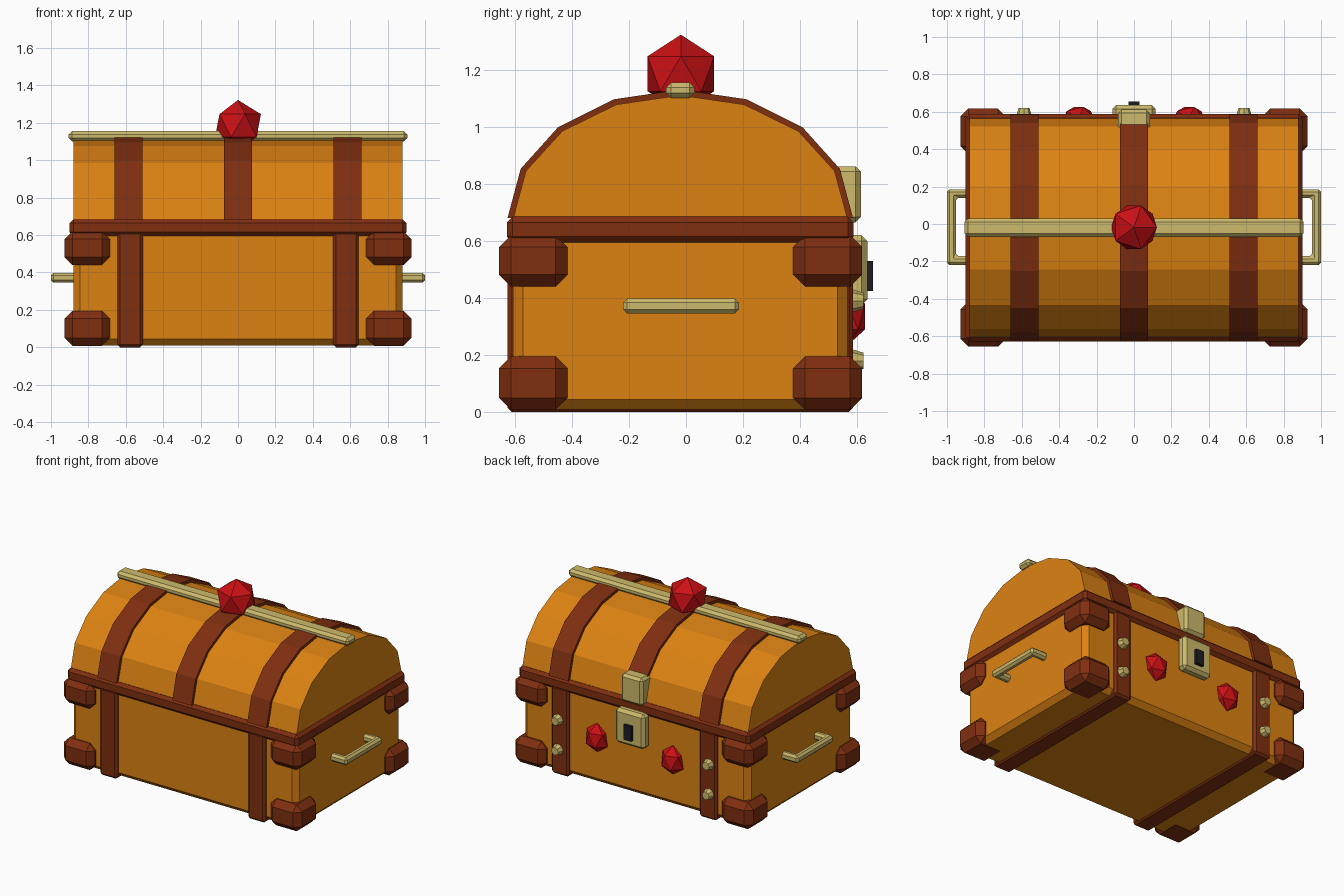
import bpy, bmesh, math
from mathutils import Matrix, Vector

if "Cube" in bpy.data.objects:
    bpy.data.objects.remove(bpy.data.objects["Cube"])

CY = -0.02  # depth centre of the chest


def material(name, rgb):
    m = bpy.data.materials.new(name)
    m.diffuse_color = (*rgb, 1)
    m.use_nodes = True
    m.node_tree.nodes["Principled BSDF"].inputs["Base Color"].default_value = m.diffuse_color
    return m


WOOD = material("orange wood", (0.72, 0.225, 0.006))
BROWN = material("brown leather", (0.215, 0.028, 0.005))
GOLD = material("pale gold", (0.61, 0.49, 0.15))
RED = material("ruby red", (0.60, 0.005, 0.007))
BLACK = material("keyhole black", (0.012, 0.012, 0.017))


def finish(name, bm, mat, bevel=0):
    bmesh.ops.recalc_face_normals(bm, faces=bm.faces)
    if bevel:
        bmesh.ops.bevel(bm, geom=bm.edges[:], offset=bevel, segments=1,
                        profile=0.5, affect='EDGES', clamp_overlap=True)
    me = bpy.data.meshes.new(name)
    bm.to_mesh(me)
    bm.free()
    me.materials.append(mat)
    ob = bpy.data.objects.new(name, me)
    bpy.context.collection.objects.link(ob)
    return ob


def box(name, x, y, z, mat, bevel=0):
    """Box from (min, max) ranges."""
    bm = bmesh.new()
    size = Matrix.Diagonal((x[1] - x[0], y[1] - y[0], z[1] - z[0], 1))
    mid = Vector((sum(x) / 2, sum(y) / 2, sum(z) / 2))
    bmesh.ops.create_cube(bm, size=1, matrix=Matrix.Translation(mid) @ size)
    return finish(name, bm, mat, bevel)


def prism(name, points, offset, mat, bevel=0):
    """Polygon extruded along an offset."""
    bm = bmesh.new()
    face = bm.faces.new([bm.verts.new(p) for p in points])
    out = bmesh.ops.extrude_face_region(bm, geom=[face])
    bmesh.ops.translate(bm, vec=offset,
                        verts=[v for v in out['geom'] if isinstance(v, bmesh.types.BMVert)])
    return finish(name, bm, mat, bevel)


def arch(name, x0, x1, ry, rz, mat):
    """Half-elliptical vault with eight facets."""
    pts = [(x0, CY + ry * math.cos(math.pi * i / 8), 0.68 + rz * math.sin(math.pi * i / 8))
           for i in range(9)]
    return prism(name, pts, (x1 - x0, 0, 0), mat)


def gem(name, centre, scale):
    bm = bmesh.new()
    bmesh.ops.create_icosphere(bm, subdivisions=1, radius=1,
                               matrix=Matrix.Translation(centre) @ Matrix.Diagonal((*scale, 1)))
    return finish(name, bm, RED)


# Wooden body and lid
box("body", (-0.88, 0.88), (-0.605, 0.565), (0.01, 0.65), WOOD, 0.035)
arch("lid", -0.88, 0.88, 0.585, 0.43, WOOD)

# Rim and straps
box("rim", (-0.90, 0.90), (-0.627, 0.587), (0.595, 0.685), BROWN, 0.02)
for x in (-0.585, 0, 0.585):
    arch("lid_strap", x - 0.075, x + 0.075, 0.605, 0.45, BROWN)
for s in (-1, 1):
    box("body_strap", (s * 0.577 - 0.068, s * 0.577 + 0.068), (-0.625, 0.585),
        (0, 0.62), BROWN, 0.015)

# Corner guards
for s in (-1, 1):
    for y in ((-0.655, -0.415), (0.375, 0.617)):
        for z in ((0.008, 0.195), (0.44, 0.62)):
            box("corner_guard", sorted((s * 0.685, s * 0.928)), y, z, BROWN, 0.042)

# Ridge bar and crowning gem
box("ridge_bar", (-0.905, 0.905), (-0.07, 0.03), (1.10, 1.155), GOLD, 0.018)
gem("top_gem", (0, -0.018, 1.185), (0.137, 0.137, 0.137))

# Side handles
for s in (-1, 1):
    outline = [(0.86, -0.22), (1.0, -0.22), (1.0, 0.185), (0.86, 0.185),
               (0.86, 0.14), (0.952, 0.14), (0.952, -0.172), (0.86, -0.172)]
    prism("handle", [(s * x, y, 0.345) for x, y in outline], (0, 0, 0.053), GOLD, 0.014)

# Lock, hasp and keyhole
box("lock_plate", (-0.115, 0.115), (0.56, 0.635), (0.375, 0.62), GOLD, 0.02)
box("hasp", (-0.085, 0.085), (0.50, 0.612), (0.665, 0.86), GOLD, 0.018)
box("keyhole", (-0.03, 0.03), (0.62, 0.655), (0.425, 0.53), BLACK)

# Studs and set gems beside the lock
for s in (-1, 1):
    gem("side_gem", (s * 0.295, 0.565, 0.335), (0.09, 0.072, 0.102))
    for z in (0.18, 0.39):
        bm = bmesh.new()
        bmesh.ops.create_cone(bm, cap_ends=True, segments=8, radius1=0.042, radius2=0.028,
                              depth=0.045, matrix=Matrix.Translation((s * 0.588, 0.599, z))
                              @ Matrix.Rotation(-math.pi / 2, 4, 'X'))
        finish("stud", bm, GOLD)
